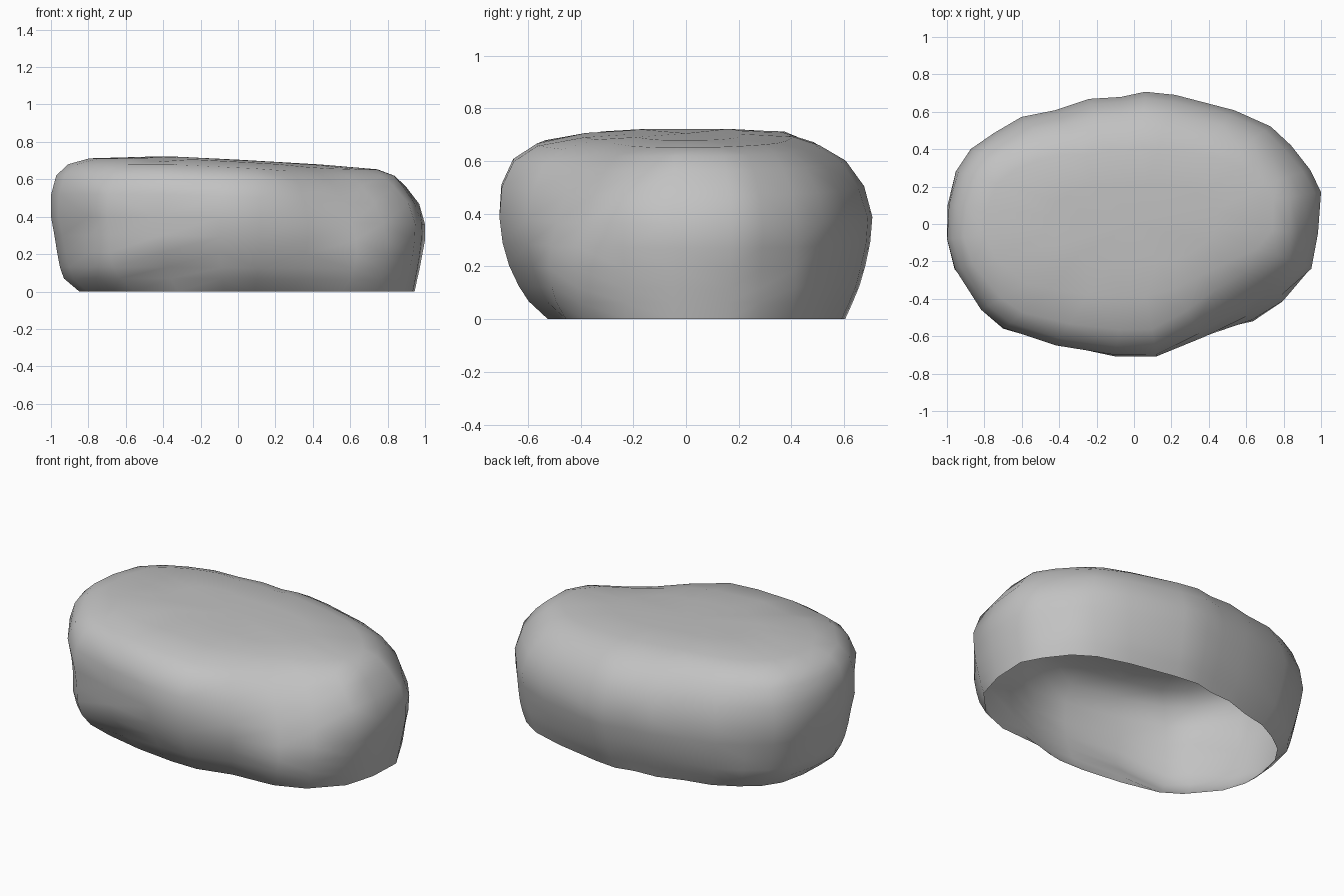
import bpy
import bmesh
import math
from mathutils import Vector, noise

cube = bpy.data.objects.get("Cube")
if cube:
    bpy.data.objects.remove(cube, do_unlink=True)

# Widest outline of the boulder, counterclockwise from the left end
OUTLINE = [(1, .17), (.94, .29), (.84, .42), (.73, .52), (.54, .61), (.22, .69),
           (.06, .71), (-.07, .68), (-.24, .67), (-.42, .61), (-.6, .57), (-.75, .49),
           (-.87, .4), (-.95, .28), (-.99, .1), (-1, -.08), (-.96, -.24), (-.82, -.46),
           (-.7, -.56), (-.42, -.65), (-.1, -.705), (.12, -.705), (.38, -.61),
           (.64, -.52), (.8, -.41), (.95, -.24), (.985, -.05)]

# Ring heights, and the width of each ring towards the four sides
HEIGHTS = [0, .07, .13, .21, .3, .4, .52, .62, .68, .712, .722]
LEFT = [.95, .965, .975, .985, .995, 1, .965, .9, .845, .76, .45]
RIGHT = [.85, .93, .95, .965, .98, 1, .995, .97, .91, .8, .45]
FRONT = [.74, .84, .89, .945, .98, 1, .995, .93, .8, .54, .3]
BACK = [.85, .89, .925, .96, .99, 1, .95, .85, .71, .57, .3]

# Local gouges and bulges: centre, reach, push
DENTS = [((-.42, -.6, .1), .15, (0, .05, 0)),
         ((-.42, -.62, .21), .13, (0, -.03, 0)),
         ((-.45, -.42, .69), .16, (.02, .03, -.03)),
         ((.6, -.4, .66), .42, (-.1, .1, -.01)),
         ((.65, -.42, .06), .34, (.04, -.04, 0)),
         ((-.68, -.5, .15), .2, (-.03, -.03, 0)),
         ((.75, .4, .04), .25, (.02, .02, 0)),
         ((-.35, -.66, .4), .14, (0, .02, 0)),
         ((-.82, -.45, .38), .13, (.02, .02, 0))]


def ring_width(level, angle):
    c, s = math.cos(angle), math.sin(angle)
    along = (LEFT if c > 0 else RIGHT)[level]
    across = (BACK if s > 0 else FRONT)[level]
    return along * c * c + across * s * s


def weathered(p):
    # The top slopes down towards the left end
    q = Vector((p.x, p.y, p.z * (1 - .075 * max(0, p.x + .35))))
    for centre, reach, push in DENTS:
        fade = max(0, 1 - (p - Vector(centre)).length / reach)
        q += Vector(push) * fade
    # Small lumps on the flanks, none at the cut base
    if p.z > 0:
        lump = .01 * noise.noise(p * 4.5)
        q += Vector((p.x, p.y, 0)).normalized() * lump
    else:
        q.z = 0
    q.x = min(1, max(-1, q.x))
    return q


# Boulder shell, open underneath
bm = bmesh.new()
rings = []
for level, z in enumerate(HEIGHTS):
    ring = []
    for x, y in OUTLINE:
        w = ring_width(level, math.atan2(y / .7, x))
        ring.append(bm.verts.new(weathered(Vector((x * w, y * w, z)))))
    rings.append(ring)

count = len(OUTLINE)
for low, high in zip(rings, rings[1:]):
    for i in range(count):
        j = (i + 1) % count
        bm.faces.new((low[i], low[j], high[j], high[i]))
crown = bm.verts.new((0, 0, .705))
for i in range(count):
    bm.faces.new((rings[-1][i], rings[-1][(i + 1) % count], crown))
bmesh.ops.triangulate(bm, faces=bm.faces[:])

mesh = bpy.data.meshes.new("boulder")
bm.to_mesh(mesh)
bm.free()
boulder = bpy.data.objects.new("boulder", mesh)
bpy.context.collection.objects.link(boulder)

# Stone colour
stone = bpy.data.materials.new("grey stone")
stone.use_nodes = True
colour = (.54, .54, .54, 1)
stone.diffuse_color = colour
stone.node_tree.nodes["Principled BSDF"].inputs["Base Color"].default_value = colour
mesh.materials.append(stone)
mesh.shade_smooth()
